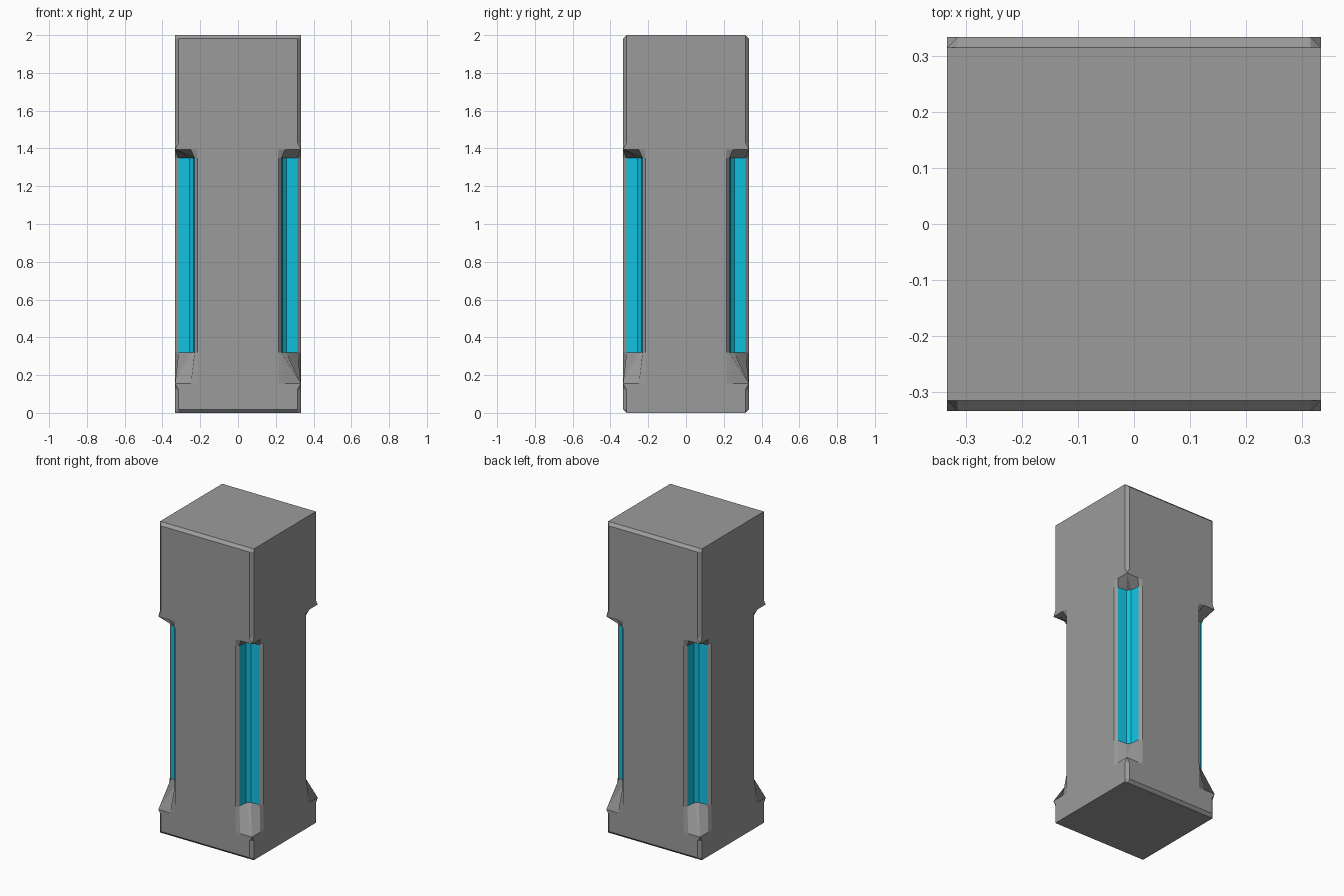
import bpy
import bmesh

cube = bpy.data.objects.get("Cube")
if cube:
    bpy.data.objects.remove(cube, do_unlink=True)


def make_material(name, colour):
    mat = bpy.data.materials.new(name)
    mat.use_nodes = True
    mat.diffuse_color = colour
    mat.node_tree.nodes["Principled BSDF"].inputs["Base Color"].default_value = colour
    return mat


H = 0.333          # half width of the pillar
EDGE = H - 0.018   # where the edge chamfers start


def corner(b, c):
    """Symmetric corner outline: face point, lip, inner point and their mirror."""
    half = [(0.215, H), b, c]
    return half + [(y, x) for x, y in reversed(half)]


chamfered = corner((0.25, H), (EDGE, H))
pointed = corner((0.25, H), (H, H))
notched = corner((0.23, 0.315), (0.236, 0.256))

# Outline of the corners at each height, with the limit of y
levels = [
    (0.0, chamfered, EDGE),
    (0.018, chamfered, H),
    (0.125, chamfered, H),
    (0.155, pointed, H),
    (0.32, notched, H),
    (1.35, notched, H),
    (1.395, pointed, H),
    (1.43, chamfered, H),
    (1.982, chamfered, H),
    (2.0, chamfered, EDGE),
]
GLOW_LEVEL = 4

bm = bmesh.new()
rings = []
for z, outline, limit in levels:
    ring = []
    points = outline
    for quarter in range(4):
        for x, y in points:
            ring.append(bm.verts.new((x, max(-limit, min(limit, y)), z)))
        points = [(y, -x) for x, y in points]
    rings.append(ring)

# Pillar sides, with the glowing strips lining the corner notches
for level, (low, high) in enumerate(zip(rings, rings[1:])):
    count = len(low)
    for i in range(count):
        j = (i + 1) % count
        face = bm.faces.new((low[i], high[i], high[j], low[j]))
        if level == GLOW_LEVEL and i % 6 in (1, 2, 3):
            face.material_index = 1

# Pillar ends
bm.faces.new(rings[0])
bm.faces.new(rings[-1])
bmesh.ops.remove_doubles(bm, verts=bm.verts[:], dist=0.0005)
bmesh.ops.recalc_face_normals(bm, faces=bm.faces[:])

mesh = bpy.data.meshes.new("pillar")
bm.to_mesh(mesh)
bm.free()
mesh.materials.append(make_material("stone grey", (0.33, 0.33, 0.33, 1)))
mesh.materials.append(make_material("glowing cyan", (0.005, 0.54, 0.76, 1)))
pillar = bpy.data.objects.new("pillar", mesh)
bpy.context.collection.objects.link(pillar)
